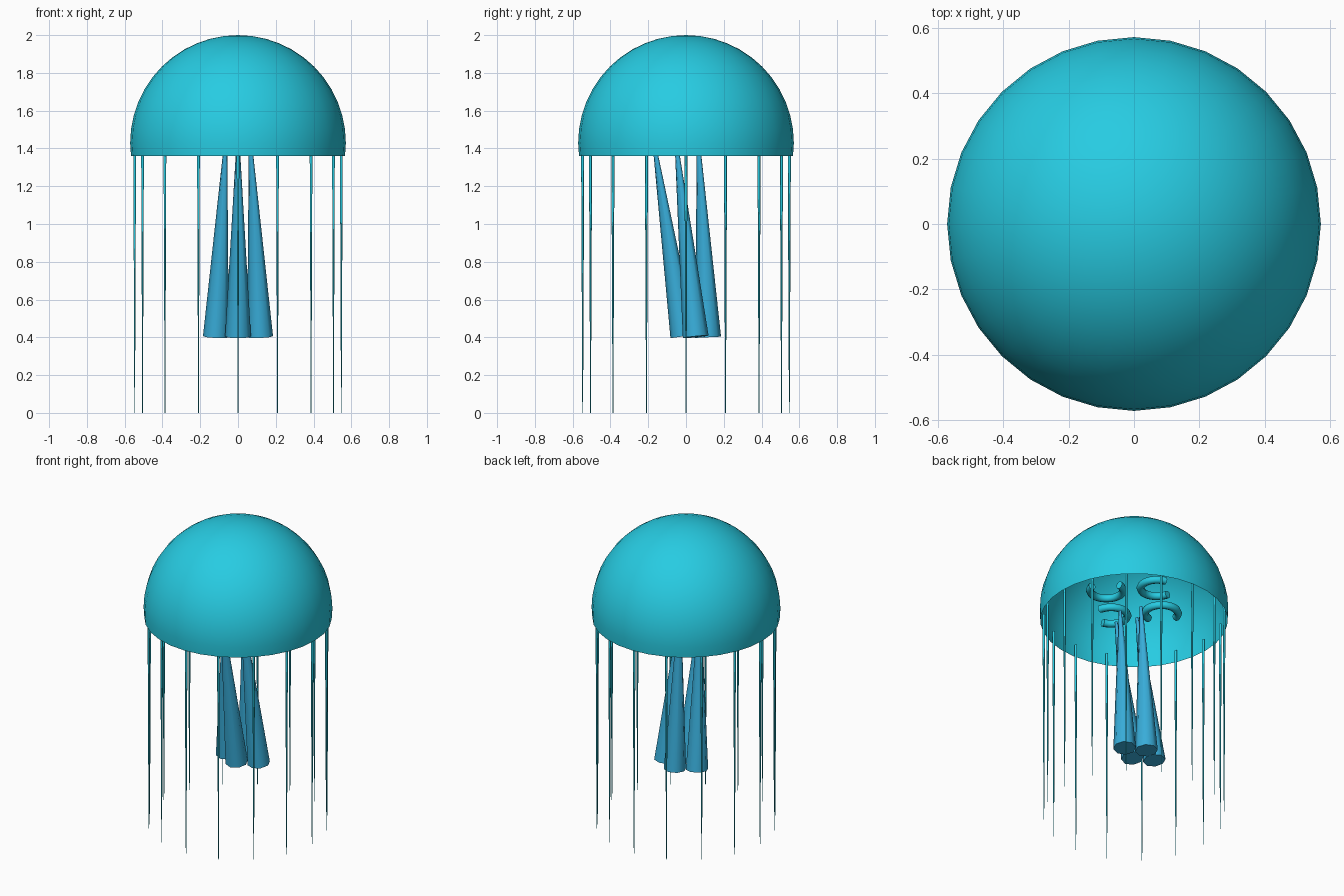
import bpy, bmesh, math
from mathutils import Matrix, Vector, Euler

if "Cube" in bpy.data.objects:
    bpy.data.objects.remove(bpy.data.objects["Cube"])

R = 0.571          # bell radius
CZ = 2.0 - R       # height of the bell centre
RIM = 1.36         # height of the bell rim


def material(name, rgb):
    m = bpy.data.materials.new(name)
    m.diffuse_color = (*rgb, 1)
    m.use_nodes = True
    m.node_tree.nodes["Principled BSDF"].inputs["Base Color"].default_value = m.diffuse_color
    return m


cyan = material("cyan", (0.02, 0.60, 0.76))
blue = material("soft blue", (0.04, 0.42, 0.70))


def finish(bm, name, mat, angle=40):
    me = bpy.data.meshes.new(name)
    bm.to_mesh(me)
    bm.free()
    ob = bpy.data.objects.new(name, me)
    bpy.context.collection.objects.link(ob)
    me.materials.append(mat)
    bpy.ops.object.select_all(action='DESELECT')
    ob.select_set(True)
    bpy.context.view_layer.objects.active = ob
    bpy.ops.object.shade_smooth_by_angle(angle=math.radians(angle))
    return ob


def cone(name, mat, sides, r_bottom, r_top, length, centre, tilt=(0, 0, 0)):
    bm = bmesh.new()
    bmesh.ops.create_cone(bm, cap_ends=True, segments=sides, radius1=r_bottom,
                          radius2=r_top, depth=length)
    bm.transform(Matrix.Translation(centre) @ Euler(tilt).to_matrix().to_4x4())
    return finish(bm, name, mat, 60)


# bell: sphere cut open just below its widest ring
bm = bmesh.new()
bmesh.ops.create_uvsphere(bm, u_segments=32, v_segments=24, radius=R,
                          matrix=Matrix.Translation((0, 0, CZ)))
bmesh.ops.bisect_plane(bm, geom=bm.verts[:] + bm.edges[:] + bm.faces[:],
                       plane_co=(0, 0, RIM), plane_no=(0, 0, -1), clear_outer=True)
finish(bm, "bell", cyan)

# thin tapered tentacles hanging inside the rim
for i in range(16):
    a = i * math.tau / 16
    cone(f"tentacle_{i + 1}", cyan, 6, 0.002, 0.0085, CZ,
         (0.547 * math.cos(a), 0.547 * math.sin(a), CZ / 2))

# four leaning oral arms, wide at the bottom
for i in range(4):
    c, s = ((1, 0), (0, 1), (-1, 0), (0, -1))[i]
    cone(f"oral_arm_{i + 1}", blue, 8, 0.0685, 0.0086, 1.0286,
         (0.0914 * c, 0.0914 * s, 0.914), (0.1 - 0.05 * s, -0.05 * c, 0))


# four open rings under the top of the bell
def open_ring(name, centre, gap_dir, major=0.1, minor=0.024, arc=250, steps=20, sides=8):
    bm = bmesh.new()
    loops = []
    start = gap_dir + math.radians(360 - arc) / 2
    for k in range(steps + 1):
        a = start + math.radians(arc) * k / steps
        out = Vector((math.cos(a), math.sin(a), 0))
        loops.append([bm.verts.new(
            Vector(centre) + out * (major + minor * math.cos(t * math.tau / sides))
            + Vector((0, 0, minor * math.sin(t * math.tau / sides))))
            for t in range(sides)])
    for p, q in zip(loops, loops[1:]):
        for t in range(sides):
            u = (t + 1) % sides
            bm.faces.new((p[t], q[t], q[u], p[u]))
    bm.faces.new(loops[0])
    bm.faces.new(loops[-1])
    bmesh.ops.recalc_face_normals(bm, faces=bm.faces)
    finish(bm, name, cyan, 50)


for i in range(4):
    a = i * math.pi / 2
    open_ring(f"inner_ring_{i + 1}",
              (0.217 * math.cos(a), 0.217 * math.sin(a), 1.49), a + math.radians(45))
